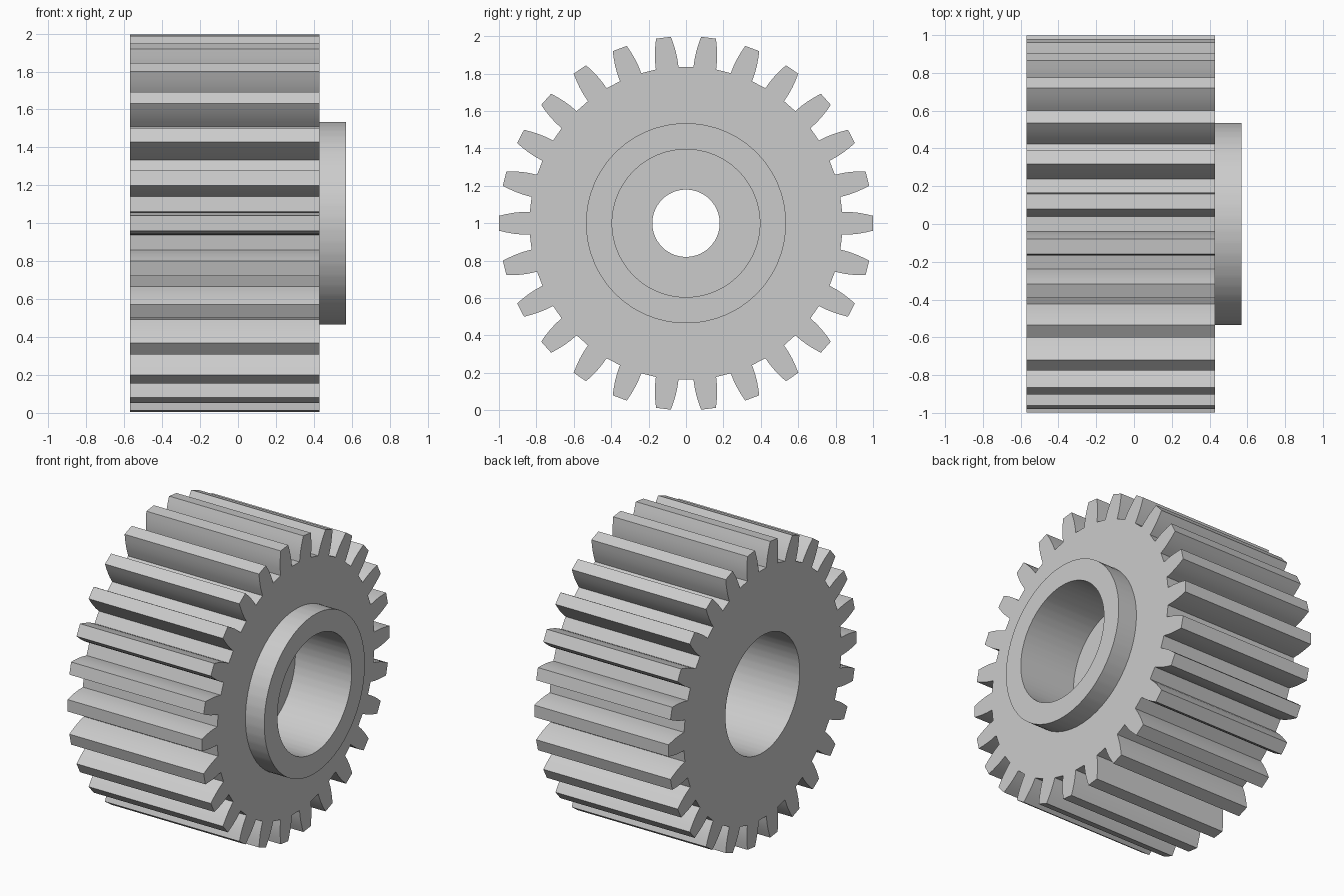
import bpy
import bmesh
from math import atan2, cos, sin, hypot, pi, radians

cube = bpy.data.objects.get("Cube")
if cube:
    bpy.data.objects.remove(cube, do_unlink=True)

TEETH = 26
BORE, HOLE, HUB = 0.395, 0.18, 0.535
BACK, FACE, HUB_END = -0.57, 0.43, 0.57
WEB_BACK, WEB_FRONT = -0.05, 0.15

steel = bpy.data.materials.new("grey steel")
steel.use_nodes = True
colour = (0.6, 0.6, 0.6, 1)
steel.diffuse_color = colour
steel.node_tree.nodes["Principled BSDF"].inputs["Base Color"].default_value = colour

# Tooth flank from root to tip: (distance along tooth, half width)
flank = [(0.835, 0.061), (0.88, 0.060), (0.92, 0.056), (0.96, 0.049), (0.999, 0.040)]
tooth = [(r, -w) for r, w in flank] + [(r, w) for r, w in reversed(flank)]

# Tooth outline in polar form; every other ring shares its angles
outline = []
for i in range(TEETH):
    turn = 2 * pi * i / TEETH
    outline += [(hypot(r, w), turn + atan2(w, r)) for r, w in tooth]


def ring(bm, x, radius=None):
    """Ring of points around the axle; the tooth outline if no radius is given."""
    return [bm.verts.new((x, (radius or r) * cos(a), 1 + (radius or r) * sin(a)))
            for r, a in outline]


# Closed cross-section: web, rear bore, toothed rim, hub collar, front bore
section = [(WEB_BACK, HOLE), (WEB_BACK, BORE), (BACK, BORE), (BACK, None),
           (FACE, None), (FACE, HUB), (HUB_END, HUB), (HUB_END, BORE),
           (WEB_FRONT, BORE), (WEB_FRONT, HOLE)]

bm = bmesh.new()
rings = [ring(bm, x, r) for x, r in section]
n = len(outline)
for k, a in enumerate(rings):
    b = rings[(k + 1) % len(rings)]
    for i in range(n):
        j = (i + 1) % n
        bm.faces.new((a[i], a[j], b[j], b[i]))
bmesh.ops.recalc_face_normals(bm, faces=bm.faces)
mesh = bpy.data.meshes.new("spur_gear")
bm.to_mesh(mesh)
bm.free()
mesh.materials.append(steel)

gear = bpy.data.objects.new("spur_gear", mesh)
bpy.context.collection.objects.link(gear)
bpy.ops.object.select_all(action='DESELECT')
gear.select_set(True)
bpy.context.view_layer.objects.active = gear
bpy.ops.object.shade_smooth_by_angle(angle=radians(25))
